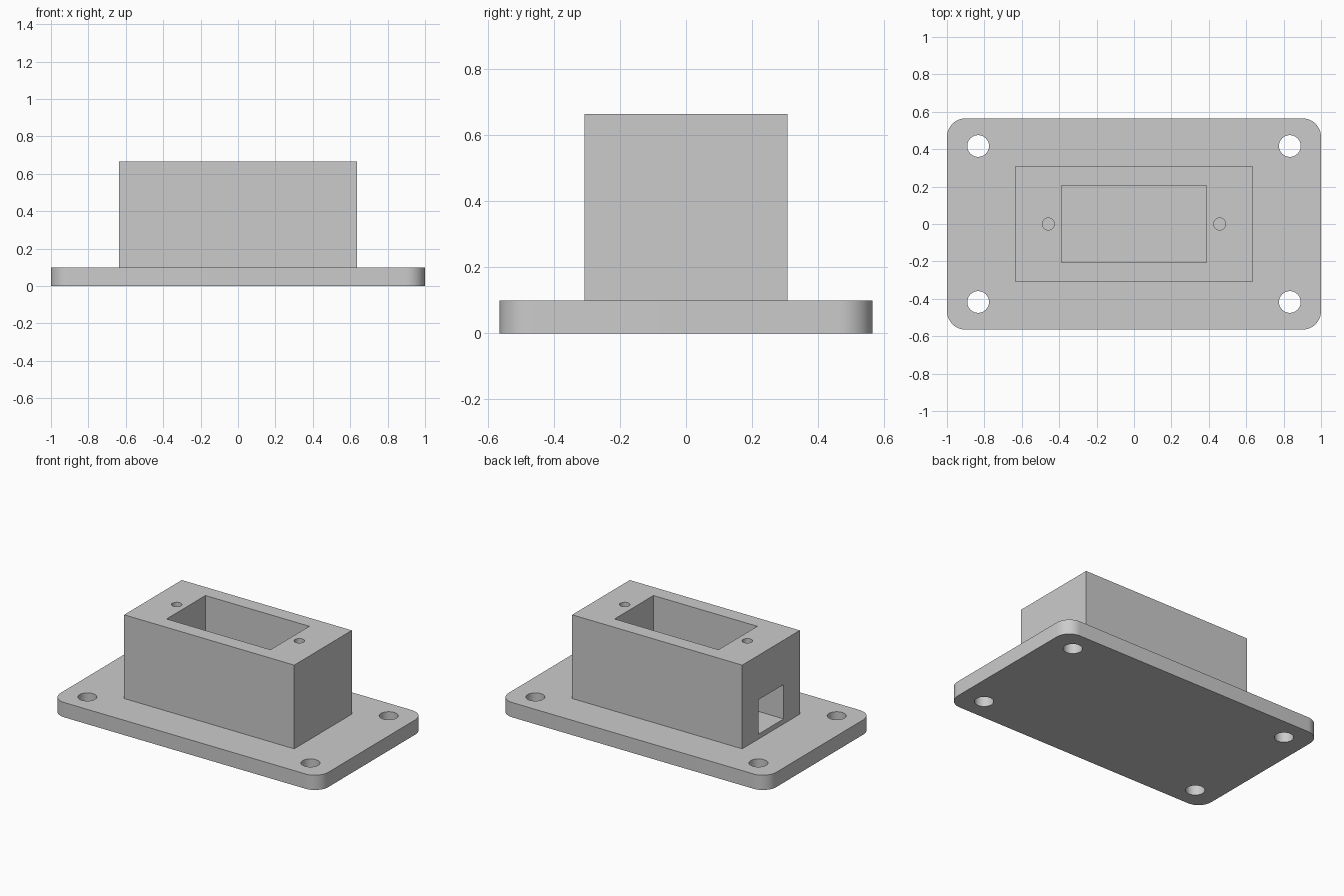
import bpy
import bmesh
import math

default = bpy.data.objects.get("Cube")
if default:
    bpy.data.objects.remove(default, do_unlink=True)

# Single plain grey material
grey = bpy.data.materials.new("light_grey")
grey.use_nodes = True
colour = (0.6, 0.6, 0.6, 1)
grey.diffuse_color = colour
grey.node_tree.nodes["Principled BSDF"].inputs["Base Color"].default_value = colour

PLATE_TOP = 0.1
BODY_TOP = 0.665
FLOOR = 0.133


def finish(name, bm):
    mesh = bpy.data.meshes.new(name)
    bm.to_mesh(mesh)
    bm.free()
    mesh.materials.append(grey)
    obj = bpy.data.objects.new(name, mesh)
    bpy.context.collection.objects.link(obj)
    return obj


def box(name, x, y, z, corner=0):
    """Box from (min, max) ranges, with optional rounded upright edges."""
    bm = bmesh.new()
    bmesh.ops.create_cube(bm, size=1)
    for v in bm.verts:
        v.co = [r[0] if c < 0 else r[1] for c, r in zip(v.co, (x, y, z))]
    if corner:
        upright = [e for e in bm.edges
                   if abs(e.verts[0].co.z - e.verts[1].co.z) > 0.01]
        bmesh.ops.bevel(bm, geom=upright, offset=corner, segments=12,
                        profile=0.5, affect='EDGES')
    return finish(name, bm)


def peg(name, x, y, z, radius):
    """Upright cylinder used to drill a hole."""
    bm = bmesh.new()
    bmesh.ops.create_cone(bm, cap_ends=True, segments=48, radius1=radius,
                          radius2=radius, depth=z[1] - z[0])
    bmesh.ops.translate(bm, verts=bm.verts, vec=(x, y, sum(z) / 2))
    return finish(name, bm)


def combine(target, tool, operation):
    mod = target.modifiers.new(operation.title(), 'BOOLEAN')
    mod.operation = operation
    mod.solver = 'EXACT'
    mod.object = tool
    tool.hide_render = True
    bpy.context.view_layer.objects.active = target
    bpy.ops.object.modifier_apply(modifier=mod.name)
    bpy.data.objects.remove(tool, do_unlink=True)


# Rounded base plate fused with the upright housing
mount = box("mounting_block", (-1, 1), (-0.565, 0.565), (0, PLATE_TOP), corner=0.1)
housing = box("housing", (-0.635, 0.635), (-0.307, 0.307), (0.05, BODY_TOP))
combine(mount, housing, 'UNION')

# Rectangular pocket open at the top
pocket = box("pocket", (-0.388, 0.388), (-0.207, 0.207), (FLOOR, 0.8))
combine(mount, pocket, 'DIFFERENCE')

# Cable window through the end wall, level with the pocket floor
window = box("cable_window", (-0.8, -0.3), (-0.135, 0.135), (FLOOR, 0.365))
combine(mount, window, 'DIFFERENCE')

# Corner bolt holes and blind screw holes beside the pocket
for sx in (-1, 1):
    for sy in (-1, 1):
        bolt = peg("bolt_hole", sx * 0.833, sy * 0.417, (-0.1, 0.2), 0.058)
        combine(mount, bolt, 'DIFFERENCE')
    screw = peg("screw_hole", sx * 0.458, 0, (0.33, 0.8), 0.032)
    combine(mount, screw, 'DIFFERENCE')

# Smooth curved walls, crisp corners
bpy.ops.object.select_all(action='DESELECT')
mount.select_set(True)
bpy.context.view_layer.objects.active = mount
bpy.ops.object.shade_smooth_by_angle(angle=math.radians(30))
